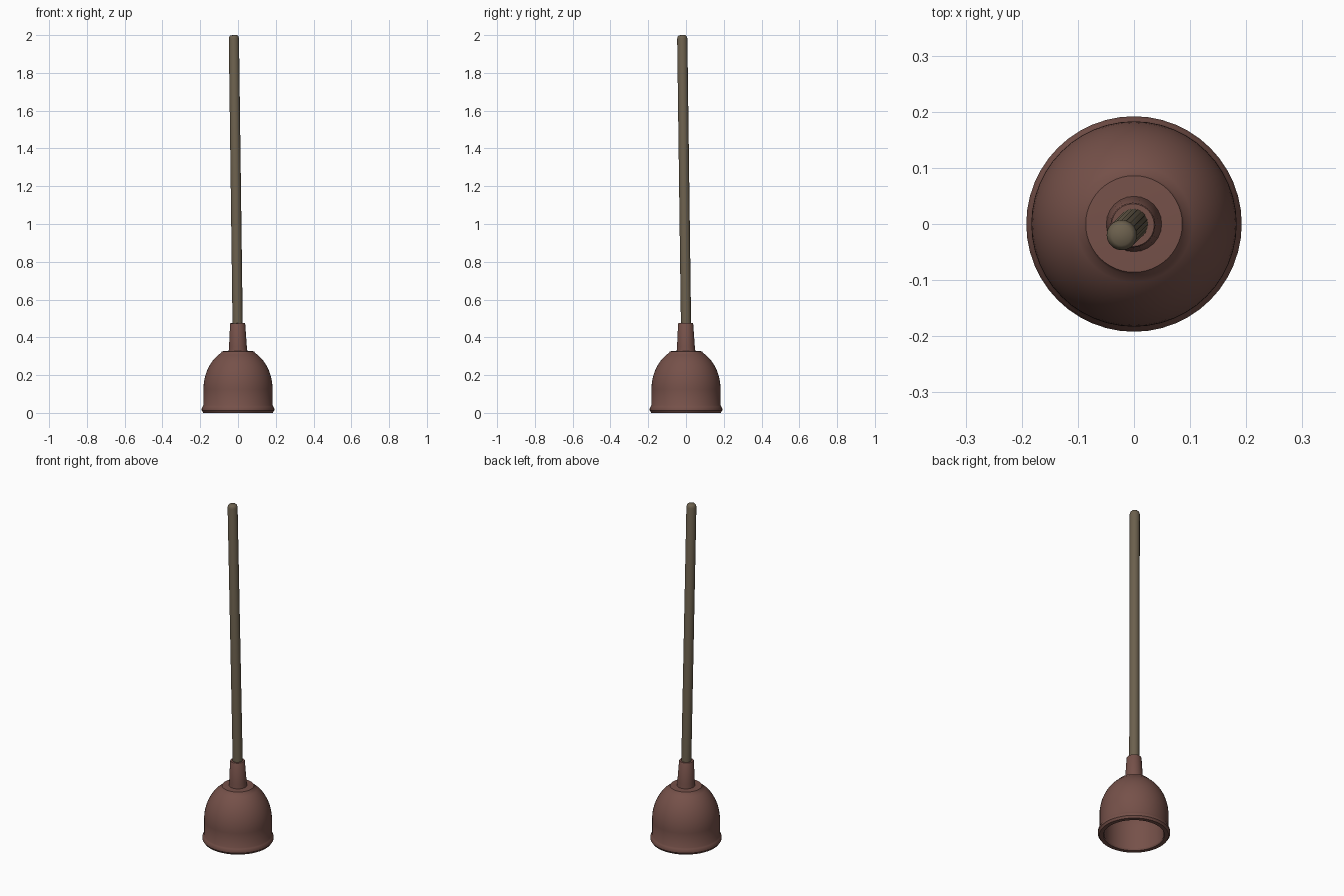
import bpy, bmesh, math
from mathutils import Vector

cube = bpy.data.objects.get("Cube")
if cube:
    bpy.data.objects.remove(cube, do_unlink=True)


def material(name, color):
    m = bpy.data.materials.new(name)
    m.use_nodes = True
    m.diffuse_color = color
    m.node_tree.nodes["Principled BSDF"].inputs["Base Color"].default_value = color
    return m


def lathe(name, profile, mat, sides, angle=35, base=(0, 0, 0), axis=(0, 0, 1)):
    """Spin (radius, height) points around an axis; radius 0 ends are poles."""
    bm = bmesh.new()
    verts = [bm.verts.new((r, 0, z)) for r, z in profile]
    edges = [bm.edges.new(pair) for pair in zip(verts, verts[1:])]
    bmesh.ops.spin(bm, geom=verts + edges, cent=(0, 0, 0), axis=(0, 0, 1),
                   angle=math.tau, steps=sides, use_merge=True)
    bmesh.ops.remove_doubles(bm, verts=bm.verts, dist=0.0001)
    bmesh.ops.recalc_face_normals(bm, faces=bm.faces)
    mesh = bpy.data.meshes.new(name)
    bm.to_mesh(mesh)
    bm.free()
    mesh.materials.append(mat)
    obj = bpy.data.objects.new(name, mesh)
    bpy.context.collection.objects.link(obj)
    obj.location = base
    obj.rotation_mode = 'QUATERNION'
    obj.rotation_quaternion = Vector((0, 0, 1)).rotation_difference(Vector(axis))
    bpy.ops.object.select_all(action='DESELECT')
    obj.select_set(True)
    bpy.context.view_layer.objects.active = obj
    bpy.ops.object.shade_smooth_by_angle(angle=math.radians(angle))
    return obj


rubber = material("brown red rubber", (0.18, 0.082, 0.067, 1))
wood = material("dull brown wood", (0.15, 0.118, 0.075, 1))


def dome(radius, low, high, rim, steps=12):
    """Bell curve from the straight wall up to the flat shoulder."""
    end = math.acos(rim / radius)
    points = []
    for i in range(steps + 1):
        t = end * i / steps
        points.append((radius * math.cos(t),
                       low + (high - low) * math.sin(t) / math.sin(end)))
    return points


# Hollow cup: lip, outer bell, shoulder, then back down the inside
outer = [(0.16, 0.006), (0.187, 0.006), (0.192, 0.012), (0.192, 0.022),
         (0.187, 0.034), (0.183, 0.04)]
outer += dome(0.183, 0.125, 0.318, 0.09)
outer += [(0.086, 0.326), (0.0, 0.33)]
inner = [(0.0, 0.3)] + dome(0.16, 0.12, 0.295, 0.07)[::-1] + [(0.16, 0.006)]
lathe("rubber_cup", outer + inner, rubber, 48)

# Lip bead touching the ground
lathe("cup_lip", [(0.158, 0.008), (0.162, 0.0), (0.184, 0.0), (0.189, 0.008)],
      rubber, 48)

# Handle leans slightly; the sleeve follows it
foot = Vector((0.0, 0.002, 0.32))
tip = Vector((-0.022, -0.02, 2.0))
lean = tip - foot
length = lean.length

lathe("handle_sleeve",
      [(0.05, 0.0), (0.047, 0.03), (0.04, 0.15), (0.038, 0.153), (0.026, 0.153)],
      rubber, 24, base=(0, 0, 0.322), axis=lean)

lathe("wooden_handle",
      [(0.0, 0.0), (0.027, 0.0), (0.027, length - 0.018),
       (0.024, length - 0.007), (0.018, length - 0.001), (0.0, length)],
      wood, 20, angle=50, base=foot, axis=lean)
